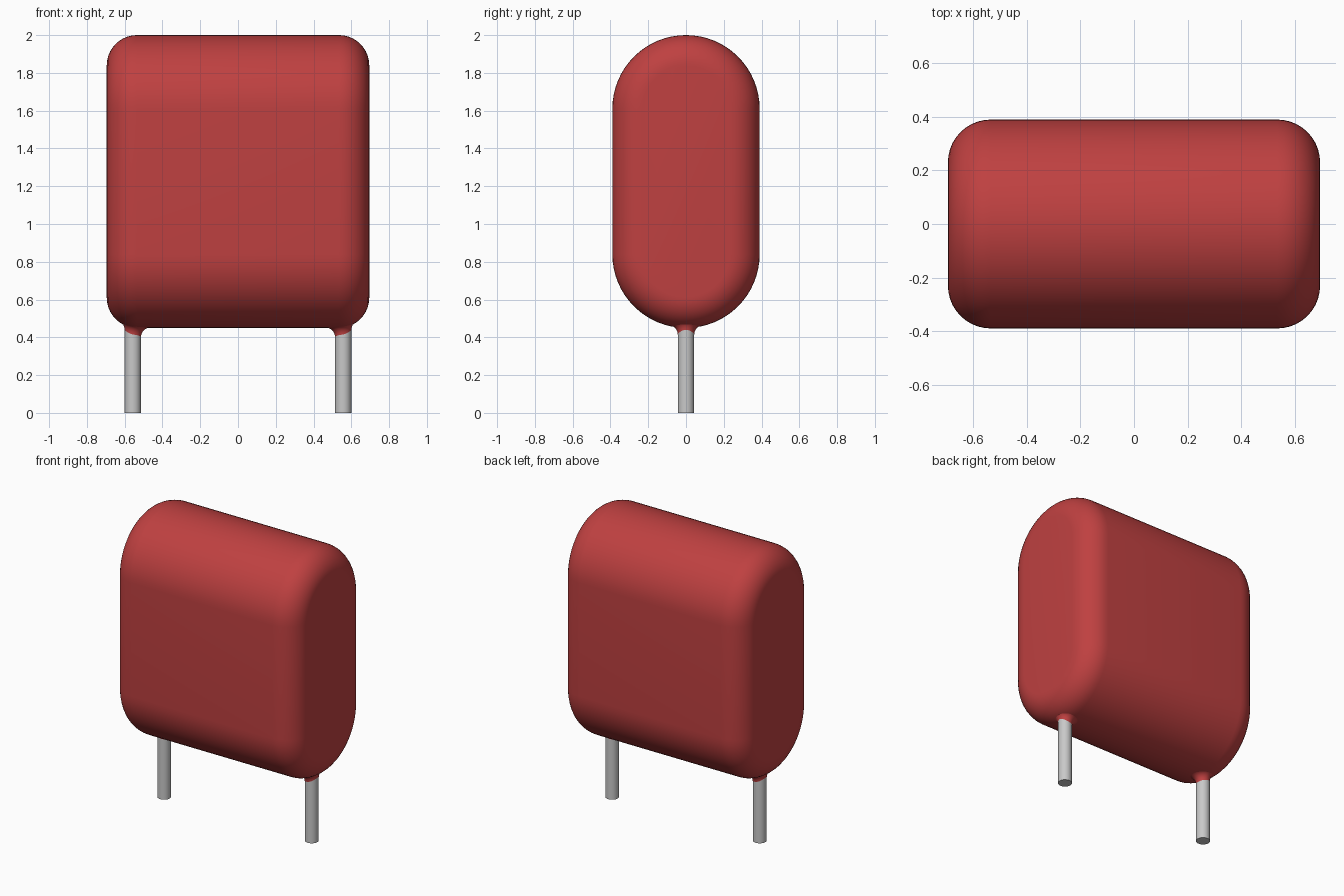
import bpy, bmesh, math

cube = bpy.data.objects.get("Cube")
if cube:
    bpy.data.objects.remove(cube, do_unlink=True)


def material(name, rgb, rough):
    m = bpy.data.materials.new(name)
    m.use_nodes = True
    m.diffuse_color = (*rgb, 1)
    bsdf = next(n for n in m.node_tree.nodes if n.type == 'BSDF_PRINCIPLED')
    bsdf.inputs["Base Color"].default_value = (*rgb, 1)
    bsdf.inputs["Roughness"].default_value = rough
    return m


red = material("red coating", (0.52, 0.052, 0.052), 0.4)
metal = material("tinned metal", (0.58, 0.58, 0.58), 0.4)


def loft(name, rings, mat, caps=True):
    """Skin a list of closed rings of points, with optional end caps."""
    bm = bmesh.new()
    loops = [[bm.verts.new(p) for p in ring] for ring in rings]
    n = len(loops[0])
    for a, b in zip(loops, loops[1:]):
        for i in range(n):
            j = (i + 1) % n
            bm.faces.new((a[i], a[j], b[j], b[i]))
    if caps:
        bm.faces.new(loops[0][::-1])
        bm.faces.new(loops[-1])
        bmesh.ops.recalc_face_normals(bm, faces=bm.faces)
    mesh = bpy.data.meshes.new(name)
    bm.to_mesh(mesh)
    bm.free()
    mesh.materials.append(mat)
    ob = bpy.data.objects.new(name, mesh)
    bpy.context.collection.objects.link(ob)
    bpy.ops.object.select_all(action='DESELECT')
    ob.select_set(True)
    bpy.context.view_layer.objects.active = ob
    bpy.ops.object.shade_smooth_by_angle(angle=math.radians(40))
    return ob


# Body dimensions: a stadium section along x with rounded end edges
HALF_X, RAD, EDGE = 0.695, 0.39, 0.16
Z_LOW, Z_HIGH = 0.84, 1.61
ARC, ROUND = 32, 10


def stadium(x, r):
    pts = []
    for zc, start in ((Z_HIGH, 0), (Z_LOW, math.pi)):
        for i in range(ARC + 1):
            a = start + math.pi * i / ARC
            pts.append((x, r * math.cos(a), zc + r * math.sin(a)))
    return pts


steps = [i * math.pi / 2 / ROUND for i in range(ROUND + 1)]
half = [(HALF_X - EDGE + EDGE * math.cos(a), RAD - EDGE + EDGE * math.sin(a))
        for a in steps]
section = [(-x, r) for x, r in half] + half[::-1]
loft("capacitor_body", [stadium(x, r) for x, r in section], red)


def underside(x, y):
    """Height of the body's lower surface."""
    d = max(0, abs(x) - (HALF_X - EDGE))
    r = RAD - EDGE + math.sqrt(EDGE ** 2 - d ** 2)
    return Z_LOW - math.sqrt(r * r - y * y)


# Leads, each with a flared collar of coating where it meets the body
LEAD_X, LEAD_R, SIDES = 0.557, 0.043, 32
angles = [2 * math.pi * i / SIDES for i in range(SIDES)]
for side, label in ((1, "left"), (-1, "right")):
    cx = side * LEAD_X
    loft(label + "_lead",
         [[(cx + LEAD_R * math.cos(a), LEAD_R * math.sin(a), z) for a in angles]
          for z in (0, 0.6)], metal)

    rings = []
    for k in range(9):
        t = k / 8 * math.pi / 2
        ring = []
        for a in angles:
            flare = 0.043 - 0.008 * side * math.cos(a)
            reach = LEAD_R + flare
            top = underside(cx + reach * math.cos(a), reach * math.sin(a)) + 0.002
            r = LEAD_R + 0.001 + flare * (1 - math.cos(t))
            ring.append((cx + r * math.cos(a), r * math.sin(a),
                         top - 0.048 * (1 - math.sin(t))))
        rings.append(ring)
    loft(label + "_lead_collar", rings, red, caps=False)
